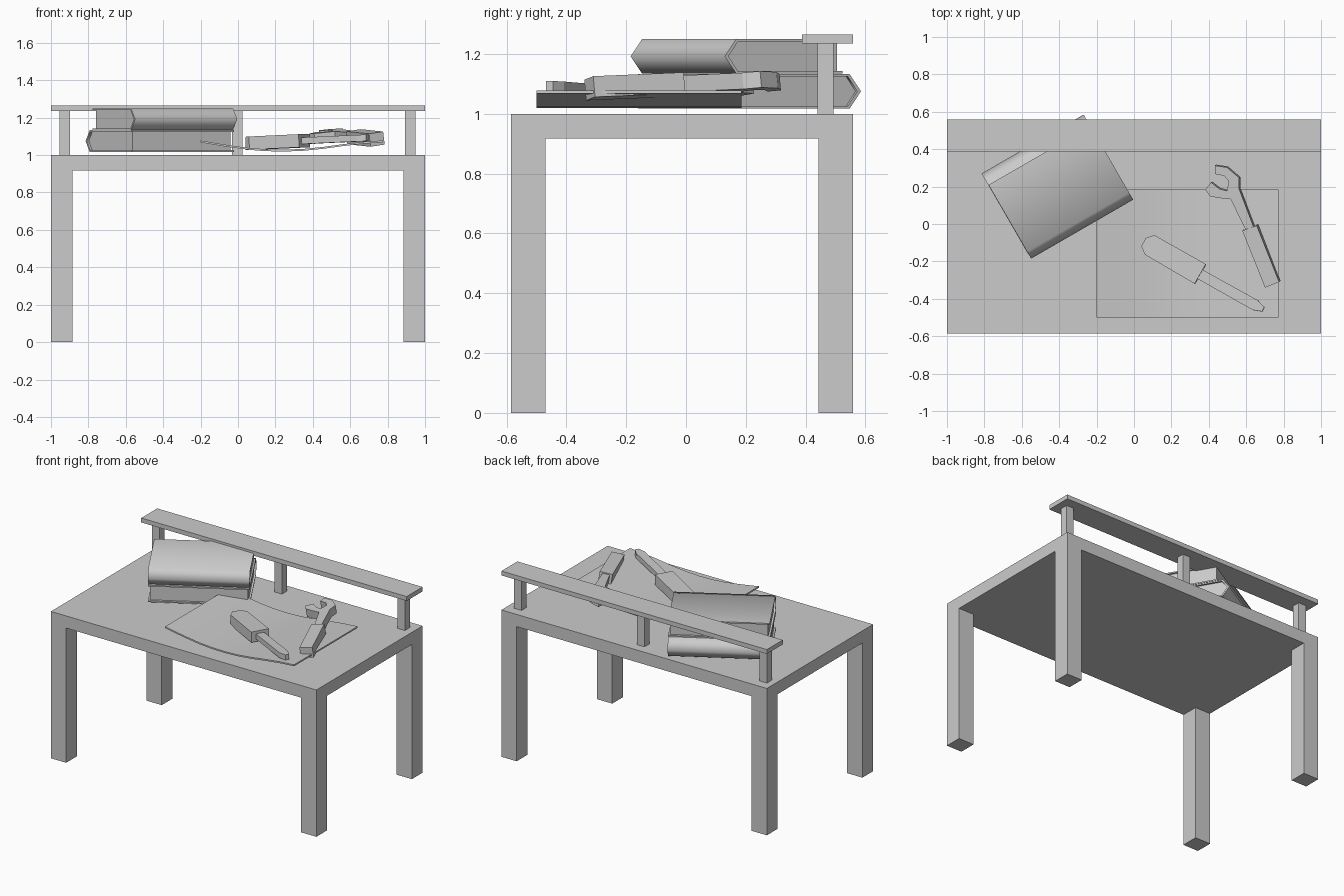
import bpy, bmesh, math
from mathutils import Vector, Matrix

if "Cube" in bpy.data.objects:
    bpy.data.objects.remove(bpy.data.objects["Cube"])


def add_object(name, bm, smooth=None):
    bmesh.ops.recalc_face_normals(bm, faces=bm.faces)
    me = bpy.data.meshes.new(name)
    bm.to_mesh(me)
    bm.free()
    ob = bpy.data.objects.new(name, me)
    bpy.context.collection.objects.link(ob)
    if smooth:
        bpy.ops.object.select_all(action='DESELECT')
        bpy.context.view_layer.objects.active = ob
        ob.select_set(True)
        bpy.ops.object.shade_smooth_by_angle(angle=math.radians(smooth))
    return ob


def box(name, lo, hi):
    lo, hi = Vector(lo), Vector(hi)
    bm = bmesh.new()
    m = Matrix.Translation((lo + hi) / 2) @ Matrix.Diagonal((*(hi - lo), 1))
    bmesh.ops.create_cube(bm, size=1, matrix=m)
    return add_object(name, bm)


def prism(name, points, direction, smooth=None):
    bm = bmesh.new()
    face = bm.faces.new([bm.verts.new(p) for p in points])
    ext = bmesh.ops.extrude_face_region(bm, geom=[face])
    verts = [g for g in ext['geom'] if isinstance(g, bmesh.types.BMVert)]
    bmesh.ops.translate(bm, verts=verts, vec=direction)
    return add_object(name, bm, smooth)


def tilted_plate(name, outline, thick, center, slope, lift=0):
    # outline in x, y laid on a sloping plane, thickened both ways
    n = Vector((-slope[0], -slope[1], 1)).normalized()
    pts = [Vector((x, y, center[2] + slope[0] * (x - center[0])
                   + slope[1] * (y - center[1]))) + n * (lift - thick / 2)
           for x, y in outline]
    return prism(name, pts, n * thick)


# Table top and legs
box("table_top", (-1, -.585, .917), (1, .558, 1))
for sx, side in ((-1, "left"), (1, "right")):
    for y, end in ((-.585, "front"), (.443, "back")):
        box(f"{end}_{side}_leg", (min(sx, sx * .885), y, 0),
            (max(sx, sx * .885), y + .115, .917))

# Raised shelf on three posts
box("shelf", (-1, .387, 1.235), (1, .558, 1.265))
for i, x in enumerate((-.927, -.005, .922)):
    box(f"shelf_post_{i + 1}", (x - .028, .44, 1), (x + .028, .493, 1.235))


# Books: folded cover with pointed spine, and a page block
def book(name, origin, angle, length, width, z0, z1, sign):
    u = Vector((math.cos(angle), math.sin(angle), 0))
    v = Vector((-u.y, u.x, 0)) * sign
    t, d, zm = .009, .044, (z0 + z1) / 2

    def at(a, b, z):
        return Vector((*origin, 0)) + u * a + v * b + Vector((0, 0, z))
    outer = [(width, z1), (d, z1), (0, zm), (d, z0), (width, z0)]
    inner = [(width, z0 + t), (d + .006, z0 + t), (.014, zm),
             (d + .006, z1 - t), (width, z1 - t)]
    prism(name + "_cover", [at(0, b, z) for b, z in outer + inner], u * length, 80)
    pages = [(width - .016, z0 + t)] + inner[1:4] + [(width - .016, z1 - t)]
    prism(name + "_pages", [at(.012, b, z) for b, z in pages], u * (length - .024))


book("lower_book", (-.815, .27), math.radians(30), .63, .497, 1.017, 1.133, -1)
book("upper_book", (-.55, -.185), math.radians(30), .63, .455, 1.134, 1.25, 1)

# Curled sheet of paper
curve = [(-.2, 1.068), (-.12, 1.054), (-.03, 1.04), (.06, 1.028), (.15, 1.021),
         (.25, 1.019), (.35, 1.023), (.45, 1.033), (.56, 1.048), (.67, 1.061),
         (.772, 1.068)]
sheet = curve + [(x, z + .01) for x, z in reversed(curve)]
prism("paper_sheet", [(x, -.5, z) for x, z in sheet], (0, .685, 0), 40)

# Screwdriver
sd_center, sd_slope = (.21, -.19, 1.07), (.035, -.02)
tilted_plate("screwdriver_handle",
             [(.06, -.165), (.325, -.32), (.385, -.215), (.11, -.06),
              (.065, -.075), (.04, -.12)], .07, sd_center, sd_slope)
tilted_plate("screwdriver_shaft",
             [(.325, -.285), (.635, -.46), (.685, -.468), (.697, -.445),
              (.662, -.408), (.35, -.235)], .035, sd_center, sd_slope)

# Wrench: thick grip, thinner neck and open jaw
wr_center, wr_slope = (.74, -.32, 1.085), (.12, .09)
tilted_plate("wrench_grip",
             [(.705, -.337), (.78, -.307), (.66, -.005), (.583, -.033)],
             .07, wr_center, wr_slope)
tilted_plate("wrench_head",
             [(.605, -.04), (.645, -.02), (.565, .19), (.565, .25), (.5, .305),
              (.435, .315), (.435, .27), (.485, .26), (.51, .23), (.5, .18),
              (.46, .19), (.415, .225), (.385, .185), (.41, .15), (.47, .14),
              (.52, .135)], .055, wr_center, wr_slope)
